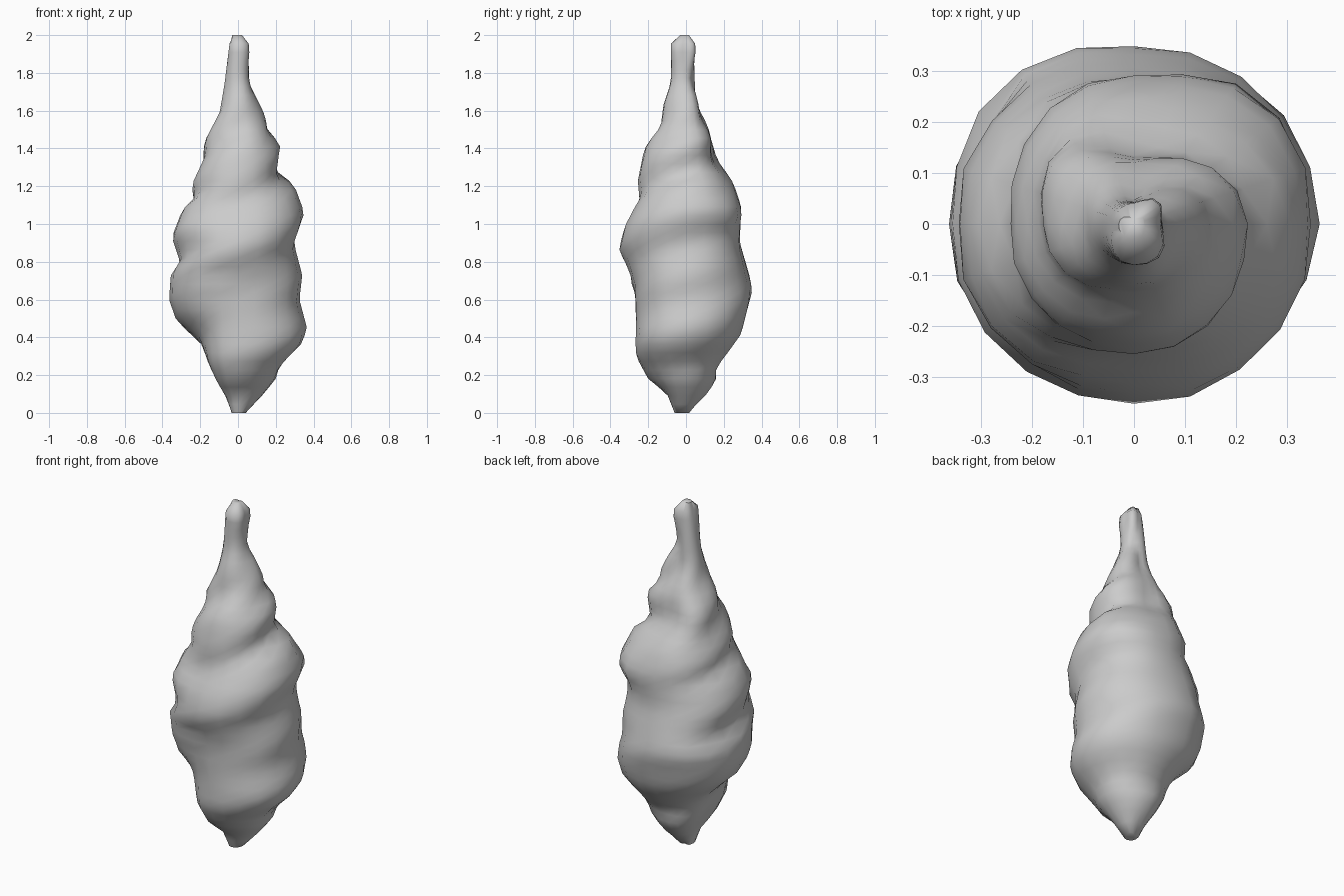
import bpy, bmesh, math

if "Cube" in bpy.data.objects:
    bpy.data.objects.remove(bpy.data.objects["Cube"])

# Outline of the shell on each side: (height, radius) knots
RIGHT = [(0, .04), (.1, .135), (.18, .2), (.25, .22), (.37, .34), (.45, .365), (.6, .325), (.73, .34), (.9, .295),
         (1.06, .35), (1.2, .3), (1.27, .2), (1.42, .225), (1.5, .155), (1.57, .145), (1.75, .06), (1.96, .05), (2, .02)]
BACK = [(0, .005), (.11, .12), (.18, .16), (.25, .16), (.33, .225), (.43, .295), (.65, .35), (.9, .285),
        (1.1, .29), (1.22, .25), (1.35, .135), (1.5, .12), (1.63, .05), (1.97, .04), (2, .01)]
LEFT = [(0, .03), (.1, .07), (.25, .15), (.38, .2), (.5, .33), (.6, .365), (.73, .355), (.78, .3), (.93, .35),
        (1.06, .3), (1.12, .23), (1.2, .245), (1.33, .18), (1.44, .175), (1.57, .1), (1.75, .07), (1.9, .05), (2, .03)]
FRONT = [(0, .06), (.1, .1), (.18, .2), (.3, .265), (.5, .265), (.65, .27), (.78, .315), (.87, .355), (.98, .325),
         (1.12, .245), (1.23, .255), (1.4, .22), (1.5, .135), (1.63, .12), (1.75, .08), (1.97, .08), (2, .03)]
SIDES = [RIGHT, BACK, LEFT, FRONT]
# Local swellings and dents: (angle, height, amount, angular width, height width)
BUMPS = [(135, 1.42, .04, 25, .08), (45, 1.05, .035, 25, .08), (128, .7, .025, 25, .1),
         (45, 1.75, -.02, 35, .06), (45, 1.93, .02, 25, .06), (315, 1.92, .012, 25, .06),
         (225, 1.0, .02, 20, .07), (256, .74, -.03, 10, .03)]
SEGMENTS, RINGS = 20, 44


def sample(knots, z):
    z = min(max(z, 0), 2)
    for (z0, r0), (z1, r1) in zip(knots, knots[1:]):
        if z <= z1:
            return r0 + (r1 - r0) * (z - z0) / (z1 - z0)
    return knots[-1][1]


def radius(angle, z):
    # Blend neighbouring sides along a rising spiral, so whorls wind upward
    q = angle / (math.pi / 2)
    i, t = int(q) % 4, q - int(q)
    rise = .12 * min(1, z / .5, (2 - z) / .6)
    a = sample(SIDES[i], z - t * rise)
    b = sample(SIDES[(i + 1) % 4], z + (1 - t) * rise)
    w = t * t * (3 - 2 * t)
    r = (a * (1 - w) + b * w) * (1 + .12 * t * (1 - t))
    for deg, height, amount, da, dz in BUMPS:
        d = (math.degrees(angle) - deg + 180) % 360 - 180
        r += amount * math.exp(-(d / da) ** 2 - ((z - height) / dz) ** 2)
    return r


# Spiral shell, lofted ring by ring
bm = bmesh.new()
rings = []
for j in range(RINGS + 1):
    z = 2 * j / RINGS
    ring = []
    for k in range(SEGMENTS):
        a = 2 * math.pi * k / SEGMENTS
        r = radius(a, z)
        ring.append(bm.verts.new((r * math.cos(a), r * math.sin(a), z)))
    rings.append(ring)
for lo, hi in zip(rings, rings[1:]):
    for k in range(SEGMENTS):
        n = (k + 1) % SEGMENTS
        bm.faces.new((lo[k], lo[n], hi[n], hi[k]))
bm.faces.new(rings[0][::-1])
bm.faces.new(rings[-1])

mesh = bpy.data.meshes.new("spiral_shell")
bm.to_mesh(mesh)
bm.free()
shell = bpy.data.objects.new("spiral_shell", mesh)
bpy.context.collection.objects.link(shell)

grey = bpy.data.materials.new("shell grey")
grey.diffuse_color = (.6, .6, .6, 1)
grey.use_nodes = True
grey.node_tree.nodes["Principled BSDF"].inputs["Base Color"].default_value = grey.diffuse_color
mesh.materials.append(grey)

bpy.context.view_layer.objects.active = shell
shell.select_set(True)
bpy.ops.object.shade_smooth_by_angle(angle=math.radians(60))
